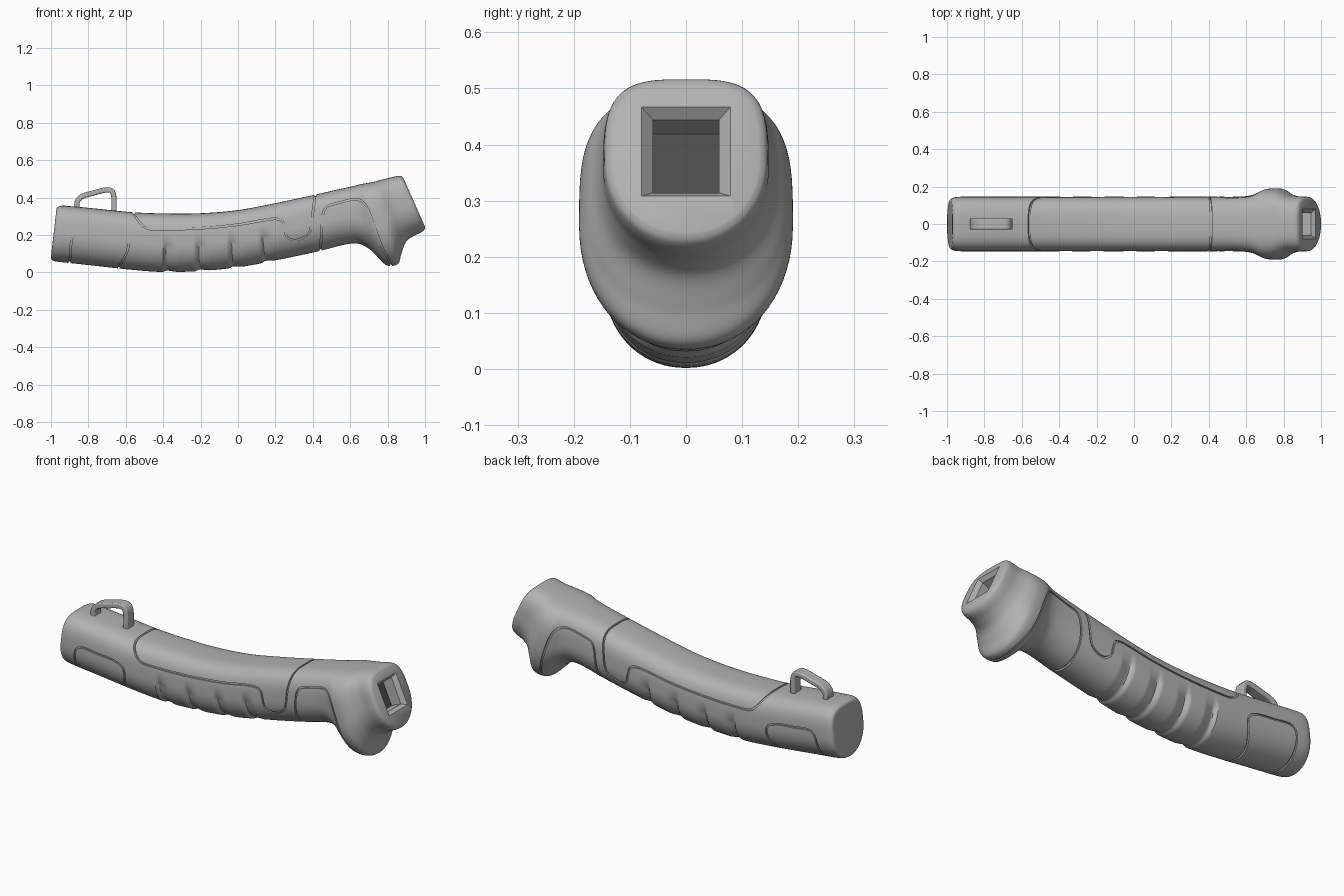
import bpy, bmesh, math
from mathutils import Vector

if "Cube" in bpy.data.objects:
    bpy.data.objects.remove(bpy.data.objects["Cube"])


def material(name, v):
    m = bpy.data.materials.new(name)
    m.diffuse_color = (v, v, v, 1)
    m.use_nodes = True
    m.node_tree.nodes["Principled BSDF"].inputs["Base Color"].default_value = m.diffuse_color
    return m


GREY = material("grey plastic", 0.45)
DARK = material("dark socket", 0.07)


def spline(pts, step):
    """Smooth curve through points of any dimension, chord-length spaced."""
    n, dim = len(pts), len(pts[0])
    t = [0]
    for a, b in zip(pts, pts[1:]):
        t.append(t[-1] + math.dist(a, b))

    def tangent(i):
        a, b = max(i - 1, 0), min(i + 1, n - 1)
        return [(pts[b][k] - pts[a][k]) / (t[b] - t[a]) for k in range(dim)]
    out = []
    for i in range(n - 1):
        h = t[i + 1] - t[i]
        m0, m1 = tangent(i), tangent(i + 1)
        count = max(1, math.ceil(h / step))
        for j in range(count):
            s = j / count
            a, b = 2*s**3 - 3*s**2 + 1, s**3 - 2*s**2 + s
            c, d = 3*s**2 - 2*s**3, s**3 - s**2
            out.append([a*pts[i][k] + b*h*m0[k] + c*pts[i+1][k] + d*h*m1[k] for k in range(dim)])
    return out + [list(pts[-1])]


def loft(name, rings, mat=GREY):
    """Skin closed rings of equal size and cap both ends."""
    bm = bmesh.new()
    vs = [[bm.verts.new(p) for p in r] for r in rings]
    n = len(rings[0])
    for a, b in zip(vs, vs[1:]):
        for i in range(n):
            j = (i + 1) % n
            bm.faces.new((a[i], a[j], b[j], b[i]))
    bm.faces.new(vs[0][::-1])
    bm.faces.new(vs[-1])
    bmesh.ops.recalc_face_normals(bm, faces=bm.faces)
    me = bpy.data.meshes.new(name)
    bm.to_mesh(me)
    bm.free()
    me.materials.append(mat)
    ob = bpy.data.objects.new(name, me)
    bpy.context.collection.objects.link(ob)
    return ob


def ribbon(name, pts, half, depth):
    """Band following an xz path, extruded along y."""
    path = spline(pts, 0.012)
    rings = []
    for i, p in enumerate(path):
        a, b = path[max(i - 1, 0)], path[min(i + 1, len(path) - 1)]
        dx, dz = b[0] - a[0], b[1] - a[1]
        l = math.hypot(dx, dz)
        nx, nz = -dz / l * half, dx / l * half
        rings.append([(p[0] + s*nx, y, p[1] + s*nz)
                      for s, y in ((1, -depth), (1, depth), (-1, depth), (-1, -depth))])
    return loft(name, rings)


def cut(ob, cutter):
    bpy.context.view_layer.objects.active = ob
    m = ob.modifiers.new("cut", 'BOOLEAN')
    m.operation = 'DIFFERENCE'
    m.solver = 'EXACT'
    m.object = cutter
    bpy.ops.object.modifier_apply(modifier=m.name)


def smooth(ob, angle):
    bpy.ops.object.select_all(action='DESELECT')
    ob.select_set(True)
    bpy.context.view_layer.objects.active = ob
    bpy.ops.object.shade_smooth_by_angle(angle=math.radians(angle))


# Sections of the handle: top x, top z, bottom x, bottom z, half width
STATIONS = [
    (-.972, .325, -1.0, .085, .112), (-.968, .345, -.995, .066, .132), (-.945, .356, -.97, .058, .143),
    (-.90, .354, -.92, .052, .146), (-.78, .343, -.79, .038, .146), (-.57, .322, -.58, .015, .146),
    (-.40, .315, -.40, .002, .146), (-.20, .316, -.19, .008, .146), (0, .333, .02, .03, .146),
    (.2, .37, .23, .07, .146), (.41, .415, .44, .115, .146), (.52, .44, .58, .15, .146),
    (.575, .452, .65, .152, .150), (.61, .460, .71, .118, .160), (.64, .467, .765, .062, .177),
    (.66, .472, .80, .036, .188), (.70, .479, .855, .045, .190), (.735, .486, .875, .105, .180),
    (.77, .496, .90, .165, .160), (.80, .503, .94, .195, .149), (.84, .513, .98, .214, .147),
    (.868, .516, .996, .228, .143), (.884, .505, 1.0, .244, .130)]
FINGER_GROOVES = (-.385, -.215, -.04, .13)


def groove(x, s):
    """Depth of the finger grooves, sharp on one side and fading on the other."""
    a = 0
    for g in FINGER_GROOVES:
        d = x - g
        if -.015 < d < .06:
            a = (d + .015) / .018 if d < .003 else (.06 - d) / .057
    w = min(max((.15 - s) / .35, 0), 1)
    return .018 * a * w * w * (3 - 2*w) * (1 - .5 * max(-s - .5, 0) / .5)


def handle_loft(name, inset=0.0, seg=72):
    samples = spline(STATIONS, .011)
    if inset:
        samples = samples[1:-1]
    rings = []
    for xt, zt, xb, zb, w in samples:
        mid = Vector(((xt + xb) / 2, 0, (zt + zb) / 2))
        up = Vector((xt - xb, 0, zt - zb)) / 2
        h = up.length
        up.normalize()
        ring = []
        for i in range(seg):
            th = 2 * math.pi * i / seg
            c, s = math.cos(th), math.sin(th)
            e = 2 / 3.4 if s > 0 else 2 / 2.1       # squarer on top, round below
            u = math.copysign(abs(c) ** e, c)
            v = math.copysign(abs(s) ** e, s)
            g = groove(mid.x, v) + inset
            ring.append(mid + Vector((0, u * (w - g), 0)) + up * (v * (h - g)))
        rings.append(ring)
    return loft(name, rings)


shell = handle_loft("handle_shell")
core = handle_loft("handle_core", .008)

# Panel seams cut through the shell down to the core
SEAMS = {
    "end_panel_seam": [(-.91, -.02), (-.90, .06), (-.885, .19), (-.85, .222), (-.75, .213), (-.65, .202),
                       (-.595, .175), (-.59, .12), (-.64, .02), (-.66, -.03)],
    "grip_seam": [(-.58, .37), (-.555, .31), (-.505, .245), (-.46, .231), (-.2, .236), (0, .255), (.19, .286),
                  (.235, .275), (.25, .235), (.262, .19), (.30, .171), (.355, .188), (.385, .22),
                  (.40, .32), (.412, .41), (.418, .46)],
    "guard_seam": [(.435, .06), (.441, .12), (.454, .31), (.475, .35), (.54, .372), (.625, .391),
                   (.665, .378), (.70, .325), (.765, .145), (.80, .075), (.835, .0)]}
for name, pts in SEAMS.items():
    cutter = ribbon(name, pts, .0045, .3)
    cut(shell, cutter)
    bpy.data.objects.remove(cutter)

# Square socket in the slanted nose, with a tapered mouth
AXIS, UP = Vector((.914, 0, .406)), Vector((-.406, 0, .914))
MOUTH = Vector((.937, 0, .388))


def square(d, hw, hh):
    return [MOUTH + AXIS*d + Vector((0, a*hw, 0)) + UP*(b*hh)
            for a, b in ((1, 1), (-1, 1), (-1, -1), (1, -1))]


socket = loft("socket_cutter", [square(.02, .102, .104), square(0, .08, .0875),
                                square(-.022, .059, .071), square(-.09, .059, .071)])
cut(shell, socket)
cut(core, socket)
bpy.data.objects.remove(socket)
loft("socket_back", [square(-.091, .0585, .0705), square(-.083, .0585, .0705)], DARK)
smooth(shell, 35)
smooth(core, 35)

# Strap loop on top of the rear end
loop = ribbon("strap_loop", [(-.858, .32), (-.86, .375), (-.835, .405), (-.77, .425), (-.71, .440),
                             (-.677, .437), (-.664, .405), (-.664, .31)], .014, .03)
bev = loop.modifiers.new("bevel", 'BEVEL')
bev.width = .006
bev.segments = 2
bev.limit_method = 'ANGLE'
bev.angle_limit = math.radians(50)
smooth(loop, 40)
